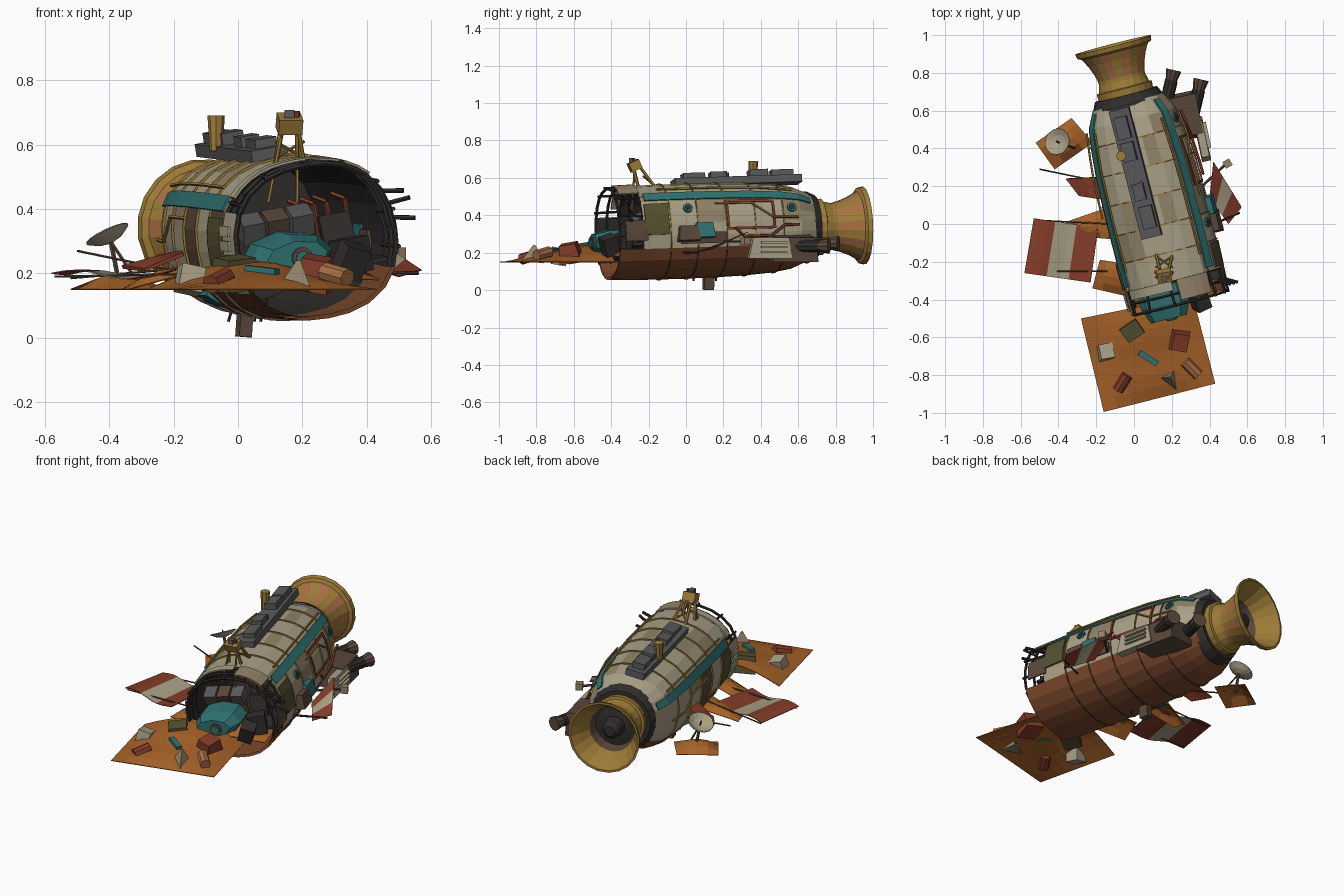
import bpy, bmesh, math, random
from mathutils import Vector as V, Matrix, Euler

if "Cube" in bpy.data.objects:
    bpy.data.objects.remove(bpy.data.objects["Cube"])
random.seed(4)
R = math.radians
W = Matrix.Identity(4)
# hull frame: yawed, slightly pitched and rolled wreck, local y runs to the engine
M = (Matrix.Translation((.135, 0, .315)) @ Matrix.Rotation(R(14.5), 4, 'Z')
     @ Matrix.Rotation(R(1.8), 4, 'X') @ Matrix.Rotation(R(-10), 4, 'Y'))
COL = dict(cream=(.4, .35, .24), tan=(.29, .23, .14), teal=(.03, .17, .17), rust=(.2, .065, .025),
           sand=(.38, .12, .022), gold=(.34, .2, .04), dark=(.03, .026, .025), steel=(.1, .1, .105),
           red=(.23, .045, .022), olive=(.09, .08, .03), peach=(.4, .16, .06), brown=(.1, .062, .042))
MAT = {}
for k, c in COL.items():
    MAT[k] = bpy.data.materials.new(k)
    MAT[k].diffuse_color = (*c, 1)

def mesh(name, verts, faces, mats, fm=None, T=M, thick=0):
    me = bpy.data.meshes.new(name)
    me.from_pydata([T @ V(v) for v in verts], [], faces)
    for m in mats:
        me.materials.append(MAT[m])
    if fm:
        me.polygons.foreach_set("material_index", fm)
    bm = bmesh.new(); bm.from_mesh(me)
    bmesh.ops.recalc_face_normals(bm, faces=bm.faces)
    bm.to_mesh(me); bm.free()
    ob = bpy.data.objects.new(name, me)
    bpy.context.collection.objects.link(ob)
    if thick:
        s = ob.modifiers.new("thickness", 'SOLIDIFY'); s.thickness = thick; s.offset = 0
    return ob

def box(name, c, s, mat, T=M, rot=(0, 0, 0), taper=1):
    e = Euler([R(a) for a in rot]).to_matrix()
    vs = [V(c) + e @ V((x * s[0] / 2 * (taper if z > 0 else 1), y * s[1] / 2 * (taper if z > 0 else 1), z * s[2] / 2))
          for z in (-1, 1) for x, y in ((-1, -1), (1, -1), (1, 1), (-1, 1))]
    fs = [(3, 2, 1, 0), (4, 5, 6, 7)] + [(i, (i + 1) % 4, (i + 1) % 4 + 4, i + 4) for i in range(4)]
    return mesh(name, vs, fs, [mat], T=T)

def rod(name, a, b, r, mat, T=M, n=6, r2=None):
    a, b = V(a), V(b)
    q = (b - a).to_track_quat('Z', 'Y')
    vs = [p + q @ V((rr * math.cos(t * math.tau / n), rr * math.sin(t * math.tau / n), 0))
          for p, rr in ((a, r), (b, r if r2 is None else r2)) for t in range(n)]
    fs = [tuple(range(n)), tuple(range(n, 2 * n))] + [(i, (i + 1) % n, (i + 1) % n + n, i + n) for i in range(n)]
    return mesh(name, vs, fs, [mat], T=T)

def pipe(name, pts, r, mat, T=M):
    for i, (a, b) in enumerate(zip(pts, pts[1:])):
        rod(f"{name}_{i}", a, b, r, mat, T, 5)

def section(a, rx, rz, p=2.35):
    c, s = math.cos(R(a)), math.sin(R(a))
    k = (abs(c) ** p + abs(s) ** p) ** (-1 / p)
    return rx * k * c, rz * k * s

def tube(name, rings, n, pick, p=2.0, cap=(), cx=0, cz=0):
    """Rings (y, rx, rz); pick(ring, angle) gives the material, or None for a missing panel."""
    vs, fs, fm, names = [], [], [], list(COL)
    for y, rx, rz in rings:
        for i in range(n):
            x, z = section(i * 360 / n, rx, rz, p)
            vs.append((x + cx, y, z + cz))
    for j in range(len(rings) - 1):
        for i in range(n):
            m = pick(j, (i + .5) * 360 / n)
            if m:
                k = (i + 1) % n
                fs.append((j * n + i, j * n + k, j * n + n + k, j * n + n + i)); fm.append(names.index(m))
    for j in cap:
        fs.append(tuple(j * n + i for i in range(n))); fm.append(names.index(pick(j, 90)))
    return mesh(name, vs, fs, names, fm)

# hull shell: cream top, rust belly, torn open front bay
HULL = [(-.43, .262, .245), (-.3, .265, .248), (-.15, .27, .25), (0, .27, .25), (.16, .268, .248),
        (.32, .263, .243), (.48, .25, .232), (.58, .235, .215), (.67, .19, .178)]

def hull_colour(j, a):
    if 205 < a < 335:
        return 'rust'
    if j == 0 and (a < 150 or a > 335):
        return None
    if 155 < a < 205 and j in (1, 3):
        return 'brown'
    return random.choices(['cream', 'tan'], [5, 1])[0]

tube("hull_shell", HULL, 24, hull_colour, 2.35)
tube("hull_lining", [(y, a - .012, b - .012) for y, a, b in HULL[:7]], 24,
     lambda j, a: 'rust' if j < 2 and 205 < a < 335 else 'dark' if hull_colour(j, a) else None, 2.35, cap=[6])
box("cabin_floor", (0, .03, -.1), (.47, .78, .015), 'dark')

def S(a, y, off=0):
    for (y0, a0, b0), (y1, a1, b1) in zip(HULL, HULL[1:]):
        if y <= y1:
            t = (y - y0) / (y1 - y0)
            break
    x, z = section(a, a0 + (a1 - a0) * t + off, b0 + (b1 - b0) * t + off)
    return V((x, y, z))

def patch(name, a0, a1, y0, y1, mat, off=.005):
    n = max(1, int(abs(a1 - a0) / 8))
    ys = [y0] + [r[0] for r in HULL if y0 < r[0] < y1] + [y1]
    vs = [S(a0 + (a1 - a0) * i / n, y, off) for y in ys for i in range(n + 1)]
    fs = [(j * (n + 1) + i, j * (n + 1) + i + 1, (j + 1) * (n + 1) + i + 1, (j + 1) * (n + 1) + i)
          for j in range(len(ys) - 1) for i in range(n)]
    return mesh(name, vs, fs, [mat], thick=.008)

# seam bands, teal stripes, belly plates
for k, y in enumerate((-.15, 0, .16, .32, .48)):
    patch(f"seam_band_{k}", -25, 205, y - .003, y + .003, 'gold', .002)
    patch(f"belly_band_{k}", 206, 334, y - .003, y + .003, 'brown', .001)
for side, f in (("right", lambda t: t), ("left", lambda t: 180 - t)):
    patch(f"teal_stripe_{side}", f(30), f(41), -.28, .65, 'teal', .003)
    patch(f"window_{side}", f(-13), f(25), -.29, -.16, 'olive')
    patch(f"side_skirt_{side}", f(-25), f(-12), -.1, .15, 'brown')
    pipe(f"side_pipe_{side}", [S(f(46), y, .012) for y in (-.2, .1, .35, .55)], .006, 'gold')
    pipe(f"flank_pipe_{side}", [S(f(g), y, .016) for g, y in ((22, .1), (22, .3), (4, .42), (4, .56))], .006, 'gold')
for k, y in enumerate((-.05, .53)):
    c, d = S(18, y), S(18, y, .012)
    rod(f"porthole_{k}", c, d, .026, 'teal', n=10)
    rod(f"porthole_glass_{k}", c, d + (d - c) * .15, .017, 'dark', n=10)
for k, (p, q, y0, y1) in enumerate(((-10, -7, .16, .43), (24, 27, .16, .43), (-10, 27, .16, .172), (-10, 27, .418, .43))):
    patch(f"door_frame_{k}", p, q, y0, y1, 'red', .008)
pipe("red_pipe", [S(g, y, .022) for g, y in ((-8, .2), (-18, .25), (-18, .4), (-6, .48), (-6, .56))], .008, 'red')
for k in range(4):
    patch(f"side_plank_{k}", 160 + k * 10, 167 + k * 10, -.41, -.31, 'cream', .01)

# engine: collar, flared bell with alternating plates, dark core
rr = lambda y, r: (y, r, r)
tube("engine_collar", [rr(.65, .19), rr(.66, .195), rr(.71, .172), rr(.71, .13)], 20, lambda j, a: 'dark' if j else 'steel')
tube("engine_bell", [rr(.69, .148), rr(.745, .152), rr(.75, .138), rr(.79, .128), rr(.81, .128), rr(.85, .138), rr(.9, .158), rr(.945, .183),
                     rr(.955, .204), rr(.98, .21), rr(.98, .198), rr(.93, .165), rr(.86, .13), rr(.8, .115)], 20,
     lambda j, a: ('gold', 'peach')[int(a / 18) % 2] if 3 < j < 7 else 'brown' if j > 11 else 'gold')
tube("engine_throat", [rr(.8, .12), rr(.81, .06), rr(.87, .05), rr(.89, .03)], 12, lambda j, a: 'dark', cap=[0, 3])

# exposed frame of the torn front bay
for k, y in enumerate((-.43, -.37, -.3)):
    pipe(f"frame_rib_{k}", [S(a, y, -.008) for a in range(-30, 216, 15)], .008, 'dark')
for k, a in enumerate((-15, 10, 38, 62, 88, 115, 142)):
    rod(f"frame_stringer_{k}", S(a, -.25, -.01), S(a + random.uniform(-4, 4), -.44, .0), .007, 'dark')
for k, (a, dz) in enumerate(((6, -.02), (16, -.01), (26, -.04))):
    rod(f"broken_spar_{k}", S(a, -.36), S(a, -.4, .07) + V((0, 0, dz)), .008, 'dark')
patch("torn_roof_panel", 42, 78, -.41, -.3, 'tan', .004)
patch("torn_top_panel", 84, 140, -.35, -.3, 'cream', .004)
patch("torn_side_panel", -20, 5, -.4, -.28, 'brown', .004)

# teal nose section and cockpit contents
tube("nose_block", [(-.3, .13, .075), (-.42, .135, .07), (-.5, .1, .05)], 8, lambda j, a: 'teal', cap=[0, 2], cx=-.085, cz=-.035)
rod("nose_porthole", (-.07, -.49, -.04), (-.07, -.508, -.04), .034, 'brown', n=12)
rod("nose_glass", (-.07, -.49, -.04), (-.07, -.513, -.04), .022, 'teal', n=12)
for k, x in enumerate((-.16, -.08, 0)):
    box(f"console_{k}", (x, -.27, .06), (.07, .08, .07), ('steel', 'brown', 'steel')[k], rot=(25, 0, 0))
box("pilot_seat", (.12, -.36, -.07), (.1, .08, .11), 'dark', rot=(0, 0, 20))
box("seat_back", (.11, -.27, 0), (.1, .03, .12), 'dark', rot=(-12, 0, 0))
for k, x in enumerate((.02, .06, .1, .16)):
    pipe(f"cabin_pipe_{k}", [(x, -.24, -.1), (x, -.24, .1), (x - .03, -.2, .12)], .007, 'red')

# roof equipment tray
box("roof_tray", (-.01, .3, .262), (.11, .7, .04), 'steel')
for k, (x, y, l, w, h) in enumerate(((0, .06, .12, .07, .03), (-.01, .2, .09, .06, .035),
                                    (-.01, .42, .1, .07, .04), (-.01, .55, .12, .07, .035))):
    box(f"roof_unit_{k}", (x, y, .28 + h / 2), (w, l, h), 'steel')
rod("roof_canister", (-.068, .355, .58), (-.068, .36, .69), .02, 'gold', W, 8, .027)
rod("roof_beacon", (.04, .22, .58), (.04, .22, .63), .01, 'red', W, 8)

# mast tower leaning forward
for x in (.115, .205):
    for y in (-.15, -.25):
        rod("tower_leg", (x, y, .53), (.16 + (x - .16) * .55, -.26 + (y + .2) * .4, .65), .009, 'gold', W)
    rod("tower_brace", (x, -.17, .56), (.32 - x, -.23, .61), .005, 'gold', W)
    rod("tower_stay", (x - .02, -.29, .42), (.16 + (x - .16) * .5, -.275, .64), .006, 'gold', W)
box("tower_head", (.16, -.275, .665), (.075, .06, .05), 'gold', W, rot=(25, 0, 10))
box("tower_sensor", (.16, -.29, .695), (.03, .03, .025), 'steel', W)
rod("tower_lamp", (.183, -.28, .68), (.183, -.28, .705), .009, 'red', W, 8)

# twin thruster pod on the right flank
box("thruster_pod", (.265, .57, .225), (.18, .25, .13), 'brown', W, rot=(0, 6, 12), taper=.85)
box("pod_fairing", (.36, .45, .225), (.05, .24, .11), 'cream', W, rot=(0, 0, 12), taper=.8)
for k in range(3):
    box(f"pod_vent_{k}", (.38, .47, .255 - k * .025), (.03, .14, .01), 'cream', W, rot=(0, 0, 12))
for k, (x, y, z) in enumerate(((.18, .68, .25), (.325, .63, .235))):
    rod(f"thruster_body_{k}", (x - .01, y - .04, z), (x + .018, y + .08, z), .034, 'dark', W, 10)
    rod(f"thruster_bell_{k}", (x + .015, y + .07, z), (x + .03, y + .135, z), .028, 'brown', W, 10, .042)

# right flank boxes, torn striped panel and strut
box("flank_box", (.275, .03, -.045), (.06, .11, .08), 'teal', taper=.8)
box("flank_crate", (.275, -.06, -.06), (.07, .12, .08), 'brown', taper=.8)

def sheet(name, c, n, zf, cols, T=W, thick=.004):
    """Bilinear cloth or ground sheet between four corners, banded along the first edge."""
    vs = []
    for j in range(n + 1):
        for i in range(n + 1):
            u, v = i / n, j / n
            p = V(c[0]).lerp(V(c[1]), u).lerp(V(c[3]).lerp(V(c[2]), u), v)
            p.z += zf(u, v)
            vs.append(p)
    fs = [(j * (n + 1) + i, j * (n + 1) + i + 1, (j + 2) * (n + 1) - n + i, (j + 1) * (n + 1) + i)
          for j in range(n) for i in range(n)]
    fm = [i * len(cols) // n for j in range(n) for i in range(n)]
    return mesh(name, vs, fs, cols, fm, T, thick)

flat = lambda u, v: 0
mound = lambda h: lambda u, v: h * (math.sin(math.pi * u) * math.sin(math.pi * v)) ** .8
sheet("torn_wing", [(.42, .33, .31), (.57, .09, .21), (.5, 0, .19), (.4, .14, .22)], 6, flat, ['red', 'cream', 'red'])
rod("wing_strut", (.36, .2, .26), (.5, .33, .26), .007, 'brown', W)
box("wing_lamp", (.495, .32, .26), (.04, .04, .04), 'tan', W, rot=(0, 0, 30))
rod("flank_rod", (.4, -.01, .2), (.56, .06, .2), .006, 'dark', W)

# sand patches
sheet("front_sand", [(-.28, -.5, .15), (.31, -.38, .15), (.43, -.845, .15), (-.16, -.995, .15)], 8,
      lambda u, v: mound(.05)(u, v) + .085 * max(0, 1 - v * 1.8) * math.sin(math.pi * u), ['sand'])
sheet("bay_sand", [(-.04, -.3, .2), (.4, -.2, .2), (.44, -.37, .18), (.02, -.47, .19)], 4, mound(.045), ['sand'])
sheet("dish_sand", [(-.52, .43, .15), (-.33, .56, .15), (-.22, .43, .15), (-.42, .29, .15)], 4, mound(.05), ['sand'])
sheet("left_sand", [(-.36, .01, .15), (-.16, .08, .2), (-.12, -.08, .21), (-.34, -.06, .15)], 4, mound(.03), ['sand'])
sheet("left_front_sand", [(-.18, -.19, .18), (-.05, -.21, .2), (0, -.39, .18), (-.22, -.34, .15)], 4, mound(.03), ['sand'])

# striped awning, poles and fin on the left
sheet("awning", [(-.53, .03, .195), (-.19, -.02, .205), (-.23, -.31, .19), (-.58, -.26, .2)], 9,
      lambda u, v: .012 * math.sin(u * 7), ['red', 'cream', 'red'])
for a, b in (((-.57, -.25, .19), (-.06, -.25, .2)), ((-.52, .02, .185), (-.12, .0, .22)), ((-.5, .29, .27), (-.16, .22, .2))):
    rod("awning_pole", a, b, .004, 'brown', W)
sheet("left_fin", [(-.36, .24, .22), (-.17, .25, .27), (-.17, .13, .26), (-.29, .15, .21)], 2, flat, ['red'], thick=.012)
box("left_scoop", (-.07, .1, .14), (.07, .12, .06), 'teal', W, rot=(0, 30, 14))

# dish antenna
d = V((-.42, .2, .88)).normalized(); c = V((-.395, .43, .298)); q = d.to_track_quat('Z', 'Y').to_matrix().to_4x4()
D = Matrix.Translation(c) @ q
n = 14
vs = [(r * math.cos(i * math.tau / n), r * math.sin(i * math.tau / n), z)
      for r, z in ((.012, 0), (.042, .009), (.072, .028)) for i in range(n)]
fs = [tuple(range(n))] + [(j * n + i, j * n + (i + 1) % n, (j + 1) * n + (i + 1) % n, (j + 1) * n + i) for j in (0, 1) for i in range(n)]
mesh("dish", vs, fs, ['cream'], T=D, thick=.004)
rod("dish_feed", (0, 0, 0), (0, 0, .04), .004, 'dark', D)
rod("dish_mast", (-.37, .43, .17), c, .008, 'brown', W)
rod("dish_brace", (-.31, .4, .17), c, .005, 'brown', W)

# belly sensor stub
box("belly_sensor", (.02, .12, .045), (.04, .055, .085), 'brown', W, rot=(0, 4, 14))
for x, y in ((-.03, .1), (.07, .16), (.05, .04)):
    rod("belly_rod", (x, y, .05), (x + .02, y, .12), .005, 'dark', W)

# scattered wreckage half buried in the sand
box("debris_crate_green", (-.01, -.56, .2), (.12, .1, .1), 'olive', W, rot=(8, -6, 35), taper=.85)
box("debris_crate_cream", (-.15, -.68, .18), (.075, .08, .08), 'cream', W, rot=(-10, 12, 10))
box("debris_pod_red", (.24, -.62, .2), (.11, .12, .1), 'red', W, rot=(10, 10, -10), taper=.75)
box("debris_strip_teal", (.075, -.71, .21), (.11, .03, .02), 'teal', W, rot=(0, 6, -32))
rod("debris_can_red", (-.085, -.88, .165), (-.035, -.8, .19), .03, 'red', W, 8)
rod("debris_can_orange", (.27, -.73, .205), (.34, -.8, .185), .03, 'peach', W, 8)
rod("debris_shard", (.19, -.82, .15), (.19, -.81, .24), .07, 'tan', W, 3, r2=.008)
box("debris_plate", (.35, -.41, .24), (.08, .08, .1), 'dark', W, rot=(20, 15, 25))

for m in bpy.data.materials:
    if m.users and not m.is_grease_pencil:
        m.use_nodes = True
        m.node_tree.nodes["Principled BSDF"].inputs["Base Color"].default_value = m.diffuse_color
